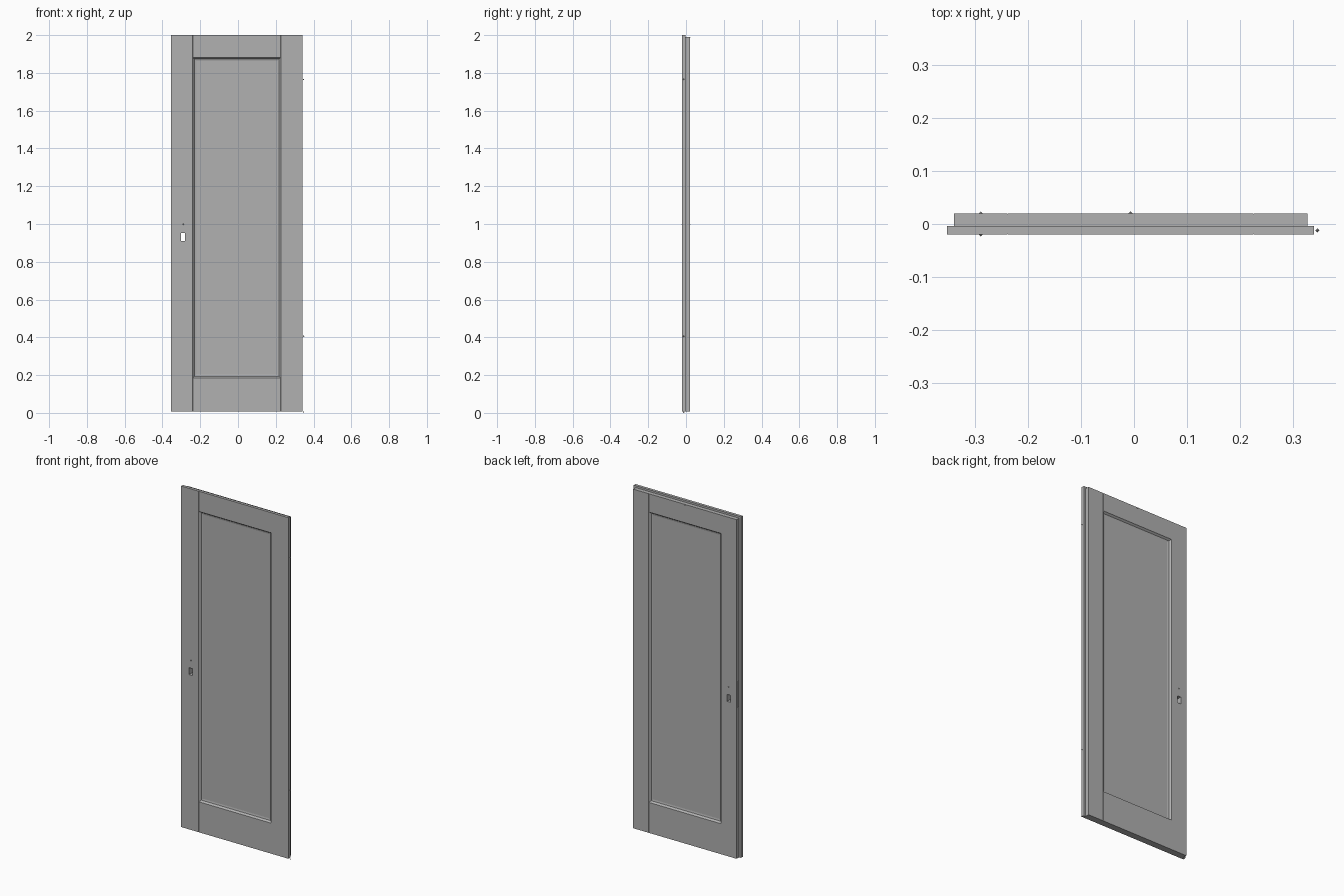
import bpy, bmesh
from mathutils import Vector

if "Cube" in bpy.data.objects:
    bpy.data.objects.remove(bpy.data.objects["Cube"])

C = -0.0065                     # door leaf centre in x
HW, HR, HI = 0.347, 0.3345, 0.2325   # half widths: leaf, rebated back, opening
YF, YS, YB = -0.020, -0.0035, 0.020   # front, rebate step, back
Z0, Z1, ZR = 0.007, 2.0, 1.989
ZA, ZB = 0.185, 1.882           # panel opening
V = 0.0015                      # small V-groove at the stile joints

grey = bpy.data.materials.new("dark_grey")
grey.diffuse_color = (0.44, 0.44, 0.44, 1)
grey.use_nodes = True
grey.node_tree.nodes["Principled BSDF"].inputs["Base Color"].default_value = grey.diffuse_color


def finish(bm, name):
    bmesh.ops.recalc_face_normals(bm, faces=bm.faces)
    me = bpy.data.meshes.new(name)
    bm.to_mesh(me)
    bm.free()
    me.materials.append(grey)
    ob = bpy.data.objects.new(name, me)
    bpy.context.collection.objects.link(ob)
    return ob


def extrude(name, points, offset):
    bm = bmesh.new()
    face = bm.faces.new([bm.verts.new(p) for p in points])
    res = bmesh.ops.extrude_face_region(bm, geom=[face])
    moved = [v for v in res["geom"] if isinstance(v, bmesh.types.BMVert)]
    bmesh.ops.translate(bm, verts=moved, vec=Vector(offset))
    return finish(bm, name)


def box(name, x0, x1, y0, y1, z0, z1):
    return extrude(name, [(x0, y0, z0), (x1, y0, z0), (x1, y1, z0), (x0, y1, z0)],
                   (0, 0, z1 - z0))


def cut(ob, cutter):
    cutter.hide_render = True
    m = ob.modifiers.new("cut", "BOOLEAN")
    m.object = cutter
    m.operation = 'DIFFERENCE'
    m.solver = 'EXACT'
    bpy.context.view_layer.objects.active = ob
    bpy.ops.object.modifier_apply(modifier=m.name)
    bpy.data.objects.remove(cutter)


# Stiles: rebated profile, full height, rebated again at the top
stiles = {}
for side, name in ((-1, "lock_stile"), (1, "hinge_stile")):
    prof = [(HI, YF + V), (HI + V, YF), (HW, YF), (HW, YS), (HR, YS), (HR, YB),
            (HI + V, YB), (HI, YB - V)]
    ob = extrude(name, [(C + side * x, y, Z0) for x, y in prof], (0, 0, Z1 - Z0))
    cut(ob, box("rebate_cutter", -0.5, 0.5, YS, 0.1, ZR, 2.1))
    stiles[side] = ob

# Lock hole through the leaf and shallow lock recess in the edge
cut(stiles[-1], box("handle_cutter", -0.303, -0.280, -0.1, 0.1, 0.911, 0.952))
cut(stiles[-1], box("lock_cutter", -0.4, C - HR + 0.003, 0.001, 0.016, 0.89, 1.04))

# Rails
top = [(YF, ZB), (YF, Z1), (YS, Z1), (YS, ZR), (YB, ZR), (YB, ZB)]
extrude("top_rail", [(C - HI, y, z) for y, z in top], (2 * HI, 0, 0))
box("bottom_rail", C - HI, C + HI, YF, YB, Z0, ZA)

# Mitred moulding around the opening, both faces
half = [(0, 0), (0.001, 0.002), (0.008, 0.011), (0.018, 0.013)]
prof = [(i, YF + d) for i, d in half] + [(i, YB - d) for i, d in reversed(half)]
bm = bmesh.new()
rings = [[bm.verts.new(p) for p in ((C - HI + i, y, ZA + i), (C + HI - i, y, ZA + i),
                                    (C + HI - i, y, ZB - i), (C - HI + i, y, ZB - i))]
         for i, y in prof]
for k, a in enumerate(rings):
    b = rings[(k + 1) % len(rings)]
    for j in range(4):
        n = (j + 1) % 4
        bm.faces.new((a[j], a[n], b[n], b[j]))
finish(bm, "panel_moulding")

# Recessed panel
g = 0.017
box("panel", C - HI + g, C + HI - g, YF + 0.013, YB - 0.013, ZA + g, ZB - g)

# Tiny octahedral fixing points: hinges, handles, top closer
points = [("hinge_pin", 0.347, -0.012, z) for z in (1.766, 0.406, 0.004)]
points += [("handle_pin", -0.29, y, 0.998) for y in (YF, YB)]
points += [("top_pin", C, YB, 1.985)]
for name, x, y, z in points:
    bm = bmesh.new()
    bmesh.ops.create_uvsphere(bm, u_segments=4, v_segments=2, radius=0.004)
    bmesh.ops.translate(bm, verts=bm.verts, vec=(x, y, z))
    finish(bm, name)
